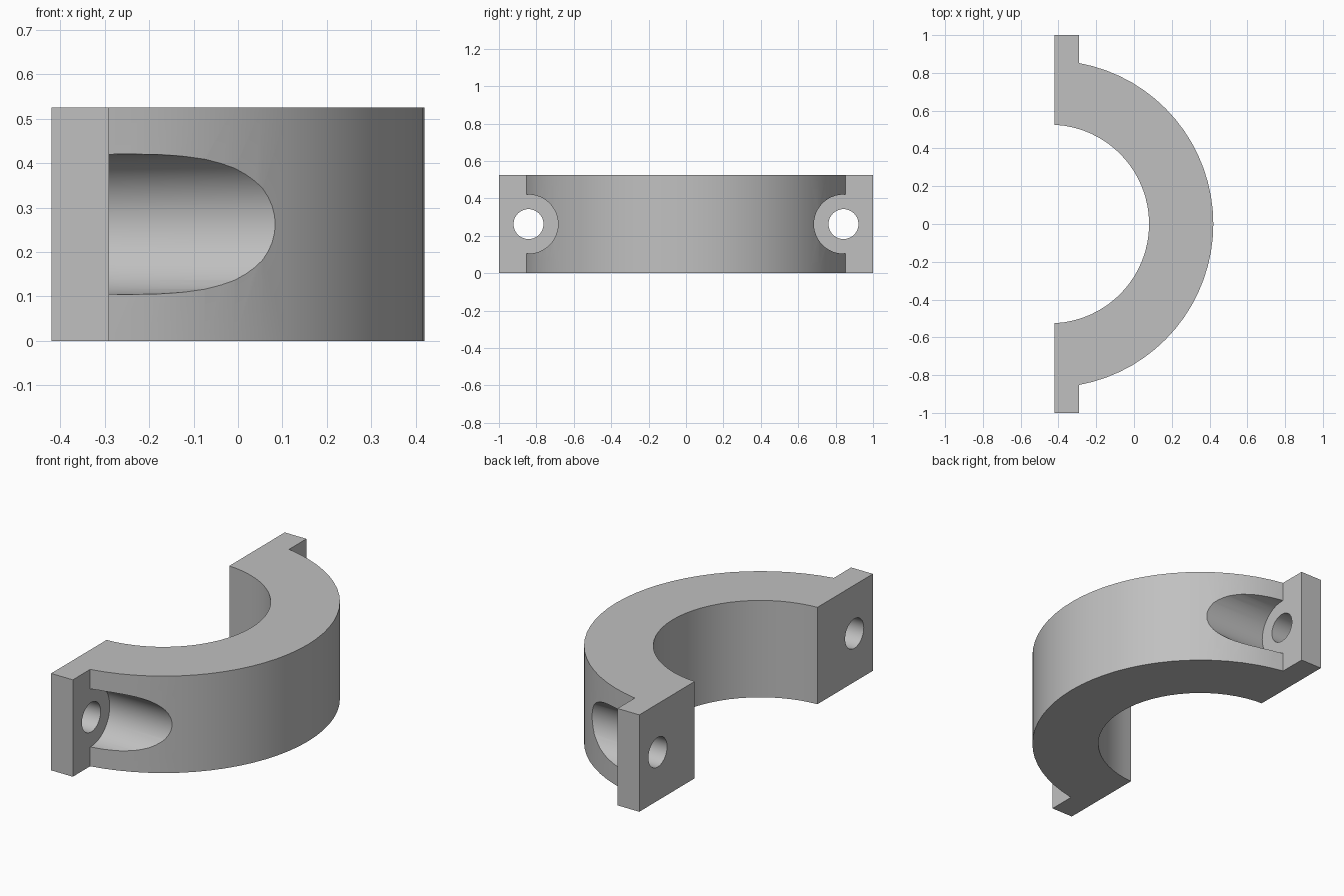
import bpy, bmesh, math
from mathutils import Matrix

cube = bpy.data.objects.get("Cube")
if cube:
    bpy.data.objects.remove(cube, do_unlink=True)

HEIGHT = 0.525
BACK, FLANGE = -0.42, -0.29          # x of the mating face and the flange front
CENTRE, INNER, OUTER = -0.446, 0.526, 0.866
BOLT_Y, HOLE_R, BORE_R = 0.842, 0.08, 0.158
STEPS = 32

grey = bpy.data.materials.new("plain grey")
grey.use_nodes = True
colour = (0.53, 0.53, 0.53, 1)
grey.diffuse_color = colour
grey.node_tree.nodes["Principled BSDF"].inputs["Base Color"].default_value = colour


def make_object(name, bm):
    bmesh.ops.recalc_face_normals(bm, faces=bm.faces[:])
    mesh = bpy.data.meshes.new(name)
    bm.to_mesh(mesh)
    bm.free()
    mesh.materials.append(grey)
    obj = bpy.data.objects.new(name, mesh)
    bpy.context.collection.objects.link(obj)
    return obj


def arc(radius, x_end):
    """Points from -y round to +y, ending where the circle meets x_end."""
    limit = math.acos((x_end - CENTRE) / radius)
    angles = [limit * (2 * i / STEPS - 1) for i in range(STEPS + 1)]
    return [(CENTRE + radius * math.cos(a), radius * math.sin(a)) for a in angles]


def cut_cylinder(target, radius, x0, x1, y):
    """Cut a round hole running along x."""
    bm = bmesh.new()
    place = (Matrix.Translation(((x0 + x1) / 2, y, HEIGHT / 2))
             @ Matrix.Rotation(math.pi / 2, 4, 'Y'))
    bmesh.ops.create_cone(bm, cap_ends=True, segments=48, radius1=radius,
                          radius2=radius, depth=x1 - x0, matrix=place)
    cutter = make_object("hole_cutter", bm)
    cutter.hide_render = True
    mod = target.modifiers.new("hole", 'BOOLEAN')
    mod.operation, mod.solver, mod.object = 'DIFFERENCE', 'EXACT', cutter
    bpy.ops.object.modifier_apply(modifier=mod.name)
    bpy.data.objects.remove(cutter, do_unlink=True)


# Half ring with a flange at each end, extruded from one outline
outline = ([(BACK, -1), (FLANGE, -1)] + arc(OUTER, FLANGE)
           + [(FLANGE, 1), (BACK, 1)] + arc(INNER, BACK)[::-1])
bm = bmesh.new()
base = bm.faces.new([bm.verts.new((x, y, 0)) for x, y in outline])
top = bmesh.ops.extrude_face_region(bm, geom=[base])["geom"]
bmesh.ops.translate(bm, vec=(0, 0, HEIGHT),
                    verts=[v for v in top if isinstance(v, bmesh.types.BMVert)])
clamp = make_object("clamp_half", bm)
bpy.context.view_layer.objects.active = clamp
clamp.select_set(True)

# Bolt head recess and through hole on both flanges
for side in (-1, 1):
    cut_cylinder(clamp, BORE_R, FLANGE, 0.6, side * BOLT_Y)
    cut_cylinder(clamp, HOLE_R, -0.6, -0.2, side * BOLT_Y)

bpy.ops.object.shade_smooth_by_angle(angle=math.radians(30))
